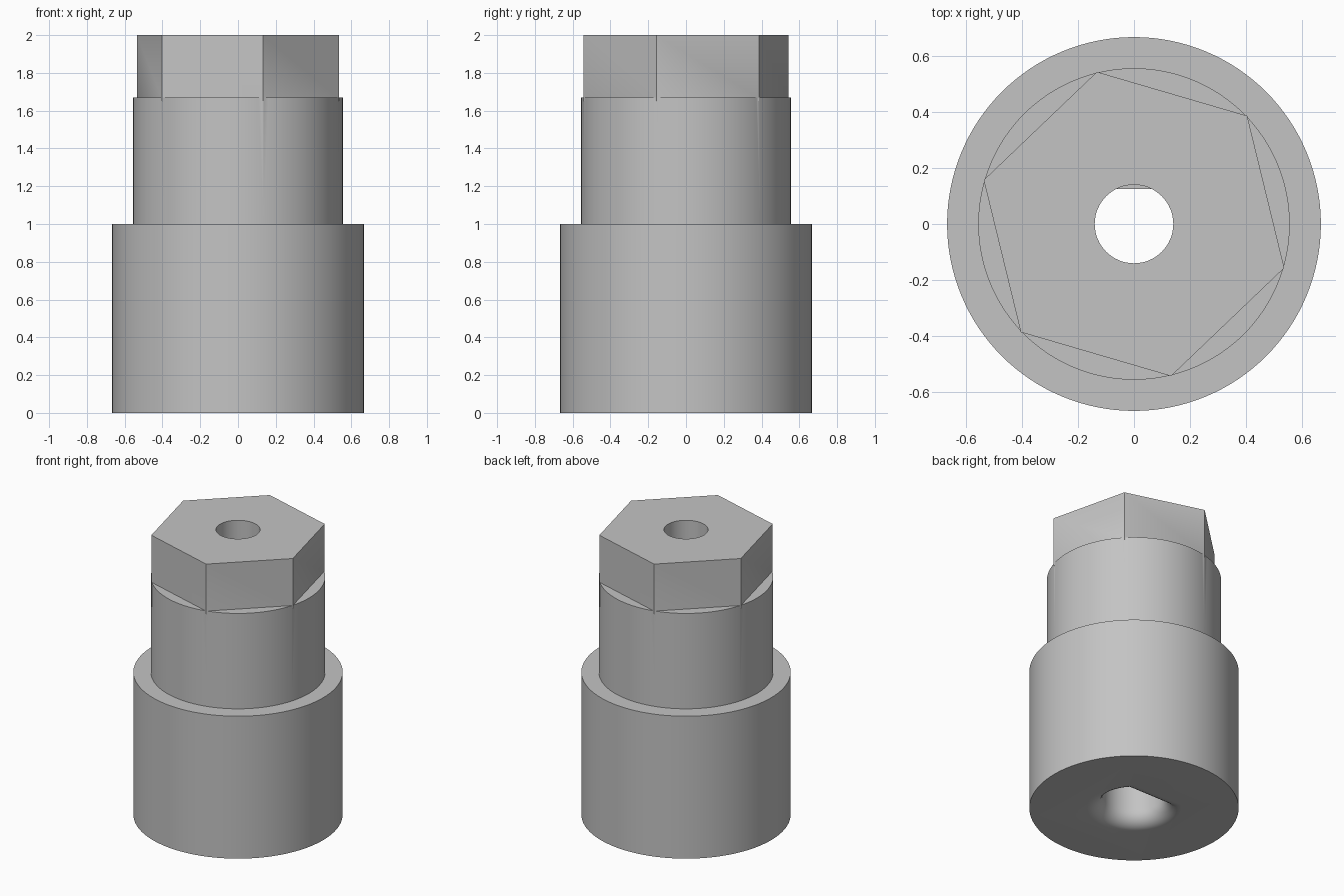
import bpy, bmesh, math

if "Cube" in bpy.data.objects:
    bpy.data.objects.remove(bpy.data.objects["Cube"], do_unlink=True)

BASE_R, COLLAR_R, HEX_R = 0.666, 0.555, 0.558
BASE_TOP, COLLAR_TOP, TOP = 1.0, 1.67, 2.0
BORE_R, SOCKET_R, SOCKET_FLAT, FLARE = 0.14, 0.2, 0.125, 0.1
SOCKET_TOP = 1.0

grey = bpy.data.materials.new("plain grey")
grey.use_nodes = True
colour = (0.55, 0.55, 0.55, 1)
grey.diffuse_color = colour
grey.node_tree.nodes["Principled BSDF"].inputs["Base Color"].default_value = colour


def loft(name, rings):
    """Solid through a list of (outline, z) rings with equal point counts."""
    bm = bmesh.new()
    loops = [[bm.verts.new((x, y, z)) for x, y in pts] for pts, z in rings]
    for low, high in zip(loops, loops[1:]):
        for i in range(len(low)):
            j = (i + 1) % len(low)
            bm.faces.new((low[i], low[j], high[j], high[i]))
    bm.faces.new(loops[0][::-1])
    bm.faces.new(loops[-1])
    bmesh.ops.recalc_face_normals(bm, faces=bm.faces)
    mesh = bpy.data.meshes.new(name)
    bm.to_mesh(mesh)
    bm.free()
    mesh.materials.append(grey)
    obj = bpy.data.objects.new(name, mesh)
    bpy.context.collection.objects.link(obj)
    return obj


def ring(radius, sides=128, start=0.0):
    steps = [start + math.tau * i / sides for i in range(sides)]
    return [(radius * math.cos(a), radius * math.sin(a)) for a in steps]


def d_outline(grow, sides=64):
    """Circle with a flat on its back side, offset outward by grow."""
    radius = SOCKET_R + grow
    corner = math.asin((SOCKET_FLAT + grow) / radius)
    start, sweep = math.pi - corner, math.pi + 2 * corner
    steps = [start + sweep * i / (sides - 1) for i in range(sides)]
    return [(radius * math.cos(a), radius * math.sin(a)) for a in steps]


def boolean(target, other, operation):
    mod = target.modifiers.new(operation.title(), 'BOOLEAN')
    mod.object, mod.operation, mod.solver = other, operation, 'EXACT'
    bpy.context.view_layer.objects.active = target
    bpy.ops.object.modifier_apply(modifier=mod.name)
    bpy.data.objects.remove(other, do_unlink=True)


# Stepped round body with the hexagonal head on top
body = loft("stepped_hex_body", [
    (ring(BASE_R), 0), (ring(BASE_R), BASE_TOP),
    (ring(COLLAR_R), BASE_TOP), (ring(COLLAR_R), COLLAR_TOP)])
head = loft("hex_head", [(ring(HEX_R, 6, math.radians(43.7)), z)
                         for z in (COLLAR_TOP - 0.02, TOP)])
boolean(body, head, 'UNION')

# D-shaped socket with a rounded mouth in the underside
mouth = [(d_outline(FLARE), -0.1)]
for k in range(9):
    a = math.pi / 2 * k / 8
    mouth.append((d_outline(FLARE * (1 - math.sin(a))), FLARE * (1 - math.cos(a))))
mouth.append((d_outline(0), SOCKET_TOP))
boolean(body, loft("socket_cutter", mouth), 'DIFFERENCE')

# Narrow round bore down from the top
bore = loft("bore_cutter", [(ring(BORE_R, 64), SOCKET_TOP - 0.01),
                            (ring(BORE_R, 64), TOP + 0.1)])
boolean(body, bore, 'DIFFERENCE')

bpy.ops.object.select_all(action='DESELECT')
body.select_set(True)
bpy.context.view_layer.objects.active = body
bpy.ops.object.shade_smooth_by_angle(angle=math.radians(30))
